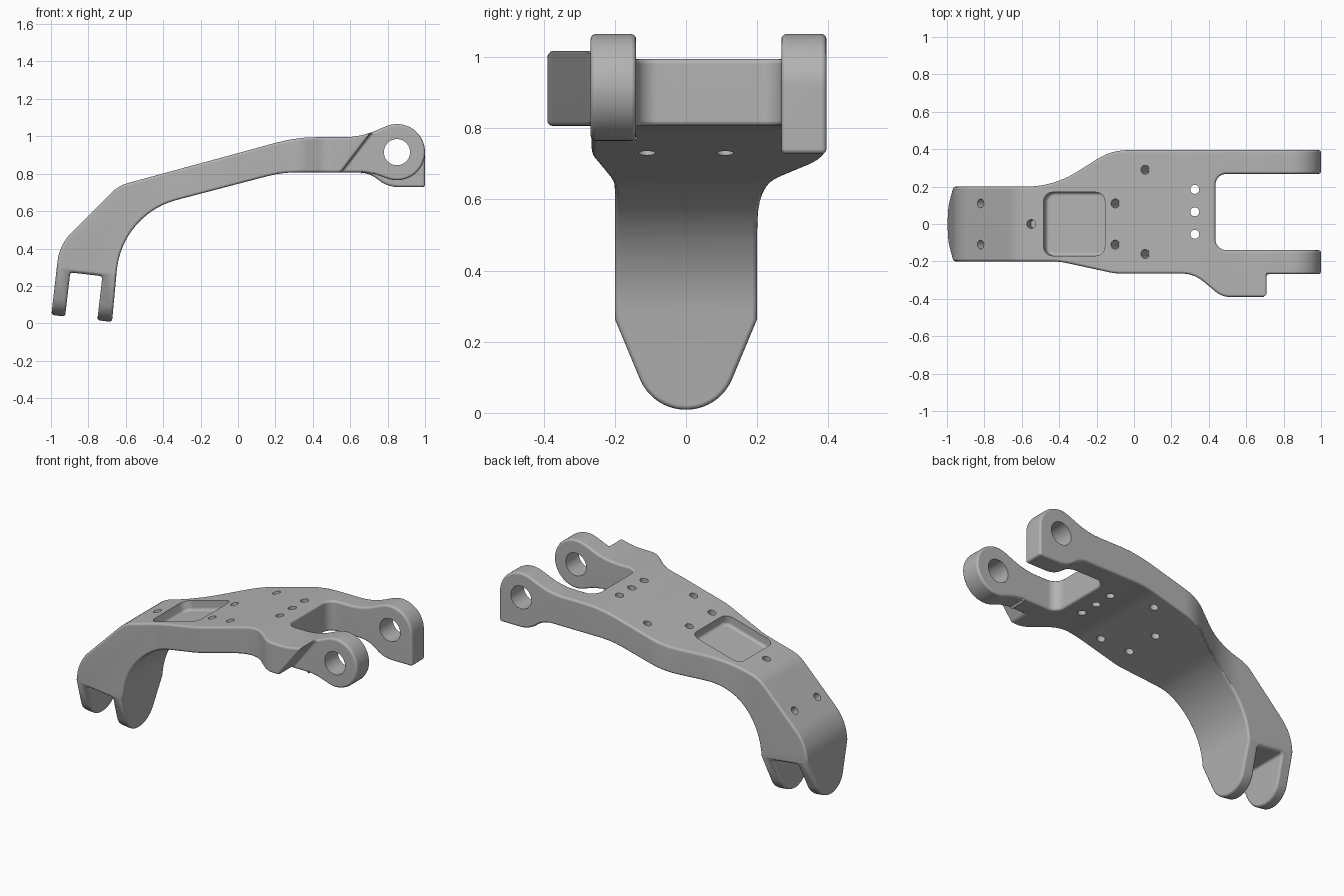
import bpy, bmesh, math
from mathutils import Vector, Matrix

cube = bpy.data.objects.get("Cube")
if cube:
    bpy.data.objects.remove(cube)

grey = bpy.data.materials.new("satin_grey")
grey.use_nodes = True
COLOUR = (0.45, 0.45, 0.45, 1)
grey.diffuse_color = COLOUR
grey.node_tree.nodes["Principled BSDF"].inputs["Base Color"].default_value = COLOUR

TILT = math.radians(6.6)      # lean of the lower clevis
SLOPE = math.atan(0.272)      # slope of the upper deck


def rounded(corners, step=6):
    """Outline from (u, v, radius) corners, each corner filleted by an arc."""
    out = []
    for i, (u, v, *r) in enumerate(corners):
        p = Vector((u, v))
        if not r:
            out.append(p)
            continue
        a = Vector(corners[i - 1][:2]) - p
        b = Vector(corners[(i + 1) % len(corners)][:2]) - p
        a.normalize()
        b.normalize()
        half = a.angle(b) / 2
        centre = p + (a + b).normalized() * r[0] / math.sin(half)
        start = p + a * r[0] / math.tan(half) - centre
        turn = math.pi - 2 * half
        turn *= 1 if a.x * b.y - a.y * b.x < 0 else -1
        n = max(2, math.ceil(abs(math.degrees(turn)) / step))
        for k in range(n + 1):
            out.append(centre + Matrix.Rotation(turn * k / n, 2) @ start)
    return out


def arc(cu, cv, r, a0, a1, n):
    return [(cu + r * math.cos(math.radians(a0 + (a1 - a0) * k / n)),
             cv + r * math.sin(math.radians(a0 + (a1 - a0) * k / n))) for k in range(n + 1)]


def prism(name, outline, place, lo, hi, floor_fillet=0):
    """Extrude an outline; place maps (u, v, w) to a point."""
    bm = bmesh.new()
    low = [bm.verts.new((p[0], p[1], lo)) for p in outline]
    base = bm.faces.new(low)
    res = bmesh.ops.extrude_face_region(bm, geom=[base])
    for v in res["geom"]:
        if isinstance(v, bmesh.types.BMVert):
            v.co.z = hi
    if floor_fillet:
        bmesh.ops.bevel(bm, geom=list(base.edges), offset=floor_fillet,
                        segments=3, profile=0.5, affect='EDGES')
    for v in bm.verts:
        v.co = place(*v.co)
    bmesh.ops.recalc_face_normals(bm, faces=bm.faces)
    mesh = bpy.data.meshes.new(name)
    bm.to_mesh(mesh)
    bm.free()
    obj = bpy.data.objects.new(name, mesh)
    bpy.context.collection.objects.link(obj)
    return obj


def side(u, v, w):
    return Vector((u, w, v))


def plan(u, v, w):
    return Vector((u, v, w))


def tilted(origin, angle):
    """Plan frame leaned about y so its w axis follows a sloped surface."""
    m = Matrix.Translation(origin) @ Matrix.Rotation(angle, 4, 'Y')
    return lambda u, v, w: m @ Vector((u, v, w))


def clevis(u, v, w):
    """Cross-section (y, height) running along the tilted clevis pin."""
    return Vector((-0.66 + w * math.cos(TILT), u, v - w * math.sin(TILT)))


def bake(obj):
    dg = bpy.context.evaluated_depsgraph_get()
    mesh = bpy.data.meshes.new_from_object(obj.evaluated_get(dg))
    obj.modifiers.clear()
    obj.data = mesh


def combine(obj, tool, operation):
    mod = obj.modifiers.new("cut", 'BOOLEAN')
    mod.operation = operation
    mod.solver = 'EXACT'
    mod.object = tool
    bake(obj)
    bpy.data.objects.remove(tool)


# Side profile of the whole arm
profile = rounded([(-0.68, -0.06), (-1.01, -0.06), (-0.955, 0.42, 0.26),
                   (-0.639, 0.736, 0.19), (0.312, 0.995, 0.8),
                   (0.653, 0.995, 0.42), (0.79, 1.053)])
profile += arc(0.85, 0.915, 0.15, 108, 0, 18)
profile += rounded([(1, 0.9), (1, 0.728), (0.8, 0.728, 0.17), (0.7, 0.807, 0.17),
                    (0.235, 0.807, 0.6), (-0.613, 0.585, 0.43), (-0.688, -0.06),
                    (0, -1)])[1:-2]
arm = prism("linkage_arm", profile, side, -0.6, 0.6)

# Plan outline, widening from the clevis to the fork
outline = rounded([(-1.2, 0.2), (-0.43, 0.2, 0.5), (-0.12, 0.395, 0.3), (1.1, 0.395),
                   (1.1, -0.39), (0.47, -0.39, 0.12), (0.32, -0.265, 0.18),
                   (-0.1, -0.265, 0.3), (-0.4, -0.2, 0.4), (-1.2, -0.2)])
combine(arm, prism("plan", outline, plan, -1, 2), 'INTERSECT')

# Tapered round end of the clevis
taper = rounded([(-0.6, 1.5), (-0.6, 0.36), (-0.24, 0.36), (0, -0.221, 0.14),
                 (0.24, 0.36), (0.6, 0.36), (0.6, 1.5)])
combine(arm, prism("taper", taper, clevis, -1, 2.5), 'INTERSECT')

# Clevis slot
slot = rounded([(-0.94, -0.1), (-0.897, 0.272, 0.015), (-0.725, 0.252, 0.015),
                (-0.766, -0.1)], 15)
combine(arm, prism("slot", slot, side, -0.7, 0.7), 'DIFFERENCE')

# Fork opening
fork = rounded([(0.435, -0.14, 0.06), (1.2, -0.14), (1.2, 0.268), (0.435, 0.268, 0.06)], 10)
combine(arm, prism("fork", fork, plan, -1, 2), 'DIFFERENCE')

# Round underside of the front lug
under = [(0.66, 0.6), (0.66, 0.809), (0.73, 0.798)]
under += arc(0.85, 0.915, 0.15, -114, -3, 18) + [(1.1, 0.907), (1.1, 0.6)]
combine(arm, prism("underside", under, side, -0.7, 0.1), 'DIFFERENCE')

# Slanted end of the side boss
slant = [(0.4, 0.61), (0.85, 1.2), (1.2, 1.2), (1.2, 0.61)]
combine(arm, prism("slant", slant, side, -0.7, -0.268), 'DIFFERENCE')

# Clean up and soften the outer edges
bm = bmesh.new()
bm.from_mesh(arm.data)
bmesh.ops.remove_doubles(bm, verts=bm.verts, dist=0.002)
bmesh.ops.dissolve_limit(bm, angle_limit=math.radians(0.3), verts=bm.verts, edges=bm.edges)
bm.to_mesh(arm.data)
bm.free()
soft = arm.modifiers.new("soft", 'BEVEL')
soft.width = 0.014
soft.segments = 3
soft.angle_limit = math.radians(32)
soft.use_clamp_overlap = False
bake(arm)

# Recessed pocket in the sloped deck
s = 0.17
pocket = rounded([(-s, -s, 0.05), (s, -s, 0.05), (s, s, 0.05), (-s, s, 0.05)], 15)
deck = tilted((-0.32, 0, 0.823), -SLOPE)
combine(arm, prism("pocket", pocket, deck, -0.06, 0.1, 0.018), 'DIFFERENCE')

# Pin bores
combine(arm, prism("fork_bore", arc(0.85, 0.915, 0.07, 0, 350, 35), side, -1, 1), 'DIFFERENCE')
combine(arm, prism("clevis_bore", arc(0, 0.14, 0.055, 0, 350, 35), clevis, -0.6, 0.2), 'DIFFERENCE')

# Screw holes: place, lean and depth
holes = [((0.325, y, 0.995), 0, 0.5) for y in (0.185, 0.065, -0.055)]
holes += [((-0.1, y, 0.883), -SLOPE, 0.5) for y in (0.11, -0.11)]
holes += [((0.06, y, 0.926), -SLOPE, 0.5) for y in (0.29, -0.16)]
holes += [((-0.55, 0, 0.76), -SLOPE, 0.08)]
holes += [((-0.82, y, 0.555), -math.pi / 4, 0.08) for y in (0.11, -0.11)]
for origin, lean, depth in holes:
    drill = prism("drill", arc(0, 0, 0.024, 0, 337.5, 15), tilted(origin, lean), -depth, 0.1)
    combine(arm, drill, 'DIFFERENCE')

# Finish
arm.data.materials.clear()
arm.data.materials.append(grey)
bpy.ops.object.select_all(action='DESELECT')
arm.select_set(True)
bpy.context.view_layer.objects.active = arm
bpy.ops.object.shade_smooth_by_angle(angle=math.radians(32))
weighted = arm.modifiers.new("weighted_normals", 'WEIGHTED_NORMAL')
weighted.keep_sharp = True
